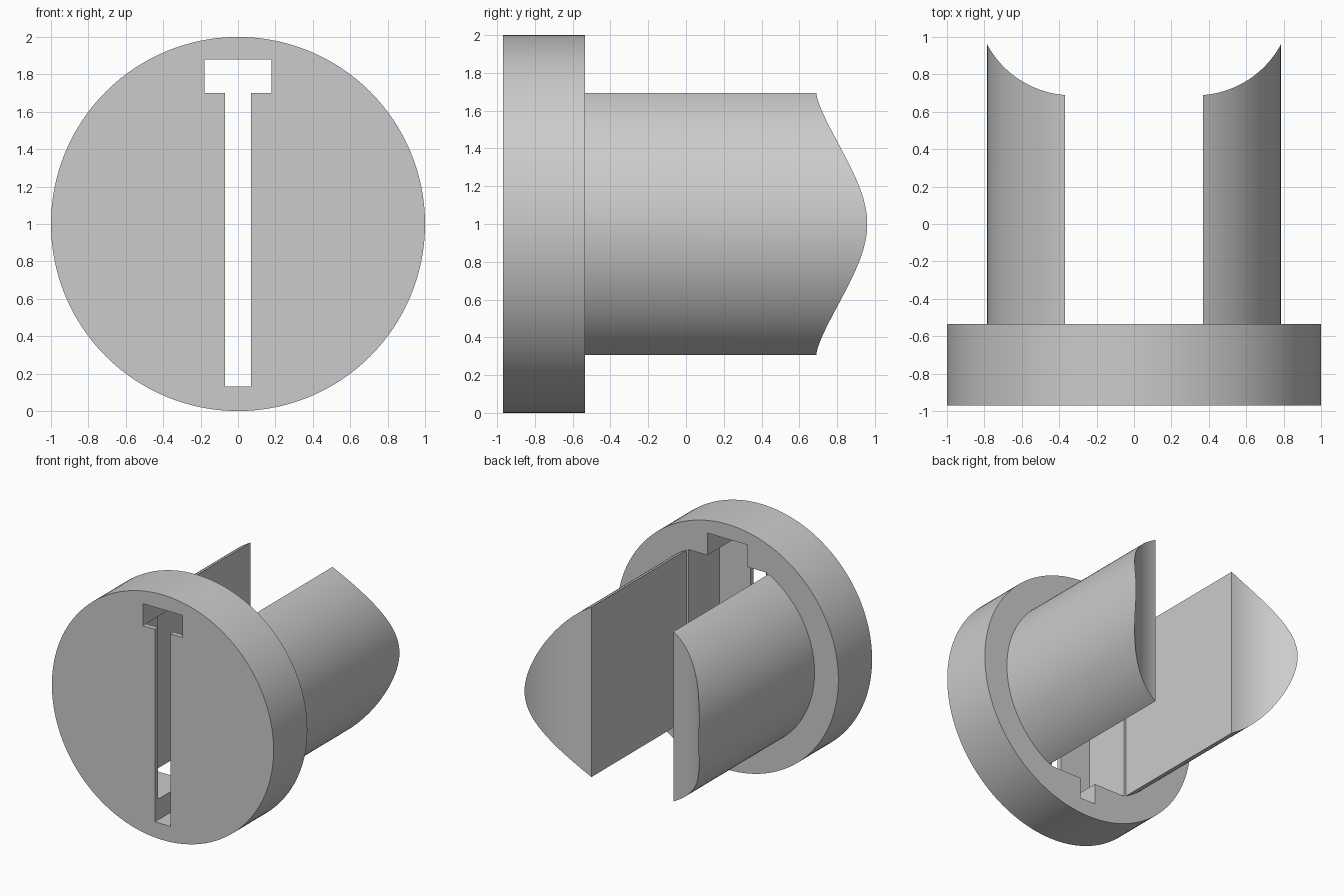
import bpy, bmesh
from math import cos, sin, sqrt, acos, pi

cube = bpy.data.objects.get("Cube")
if cube:
    bpy.data.objects.remove(cube, do_unlink=True)

grey = bpy.data.materials.new("plain grey")
grey.use_nodes = True
COLOUR = (0.6, 0.6, 0.6, 1)
grey.diffuse_color = COLOUR
grey.node_tree.nodes["Principled BSDF"].inputs["Base Color"].default_value = COLOUR

CENTRE_Z = 1.0
FRONT, BACK = -0.97, -0.535      # flange faces
SHANK_R, INNER_X = 0.785, 0.37   # prong arc radius and flat inner face


def finish(name, bm):
    bmesh.ops.remove_doubles(bm, verts=bm.verts, dist=1e-5)
    bmesh.ops.recalc_face_normals(bm, faces=bm.faces)
    mesh = bpy.data.meshes.new(name)
    bm.to_mesh(mesh)
    bm.free()
    mesh.materials.append(grey)
    obj = bpy.data.objects.new(name, mesh)
    bpy.context.collection.objects.link(obj)
    return obj


def extrude_profile(name, points, y0, y1):
    """Prism from an (x, z) outline running from y0 to y1."""
    bm = bmesh.new()
    face = bm.faces.new([bm.verts.new((x, y0, z)) for x, z in points])
    new = bmesh.ops.extrude_face_region(bm, geom=[face])["geom"]
    bmesh.ops.translate(bm, vec=(0, y1 - y0, 0),
                        verts=[v for v in new if isinstance(v, bmesh.types.BMVert)])
    return finish(name, bm)


def smooth(obj):
    bpy.ops.object.select_all(action="DESELECT")
    obj.select_set(True)
    bpy.context.view_layer.objects.active = obj
    bpy.ops.object.shade_smooth_by_angle(angle=pi / 6)


def cut(target, cutter):
    mod = target.modifiers.new("cut", "BOOLEAN")
    mod.operation, mod.solver, mod.object = "DIFFERENCE", "EXACT", cutter
    bpy.context.view_layer.objects.active = target
    bpy.ops.object.modifier_apply(modifier=mod.name)
    bpy.data.objects.remove(cutter, do_unlink=True)


# Round flange
N = 128
flange = extrude_profile("flange", [(cos(2 * pi * i / N), CENTRE_Z + sin(2 * pi * i / N))
                                    for i in range(N)], FRONT, BACK)

# T-shaped keyhole straight through
half = [(0.07, 0.13), (0.07, 1.7), (0.18, 1.7), (0.18, 1.88)]
outline = half + [(-x, z) for x, z in reversed(half)]
cut(flange, extrude_profile("keyhole_cutter", outline, FRONT - 0.1, BACK + 0.1))

# Wide pocket from the back, leaving a thin front wall
pocket = [(-0.35, 0.3), (0.35, 0.3), (0.35, 1.7), (-0.35, 1.7)]
cut(flange, extrude_profile("pocket_cutter", pocket, FRONT + 0.04, BACK + 0.1))
smooth(flange)


def end_y(x):
    """Hollow, cylindrical end of a prong."""
    cx, cy, r = 0.33, 1.205, 0.517
    return cy - sqrt(r * r - (x - cx) ** 2)


# Two prongs: circular segments with a hollowed end
def prong(name, side):
    bm = bmesh.new()
    steps = 40
    start = acos(INNER_X / SHANK_R)
    rings = []
    for i in range(steps + 1):
        a = start * (1 - i / steps)
        x, h = SHANK_R * cos(a), SHANK_R * sin(a)
        rings.append([bm.verts.new((side * x, y, CENTRE_Z + s * h)) for y, s in
                      ((BACK - 0.01, 1), (end_y(x), 1), (end_y(x), -1), (BACK - 0.01, -1))])
    bm.faces.new(rings[0])
    for a, b in zip(rings, rings[1:]):
        for j in range(4):
            k = (j + 1) % 4
            bm.faces.new((a[j], a[k], b[k], b[j]))
    smooth(finish(name, bm))


prong("left_prong", 1)
prong("right_prong", -1)
